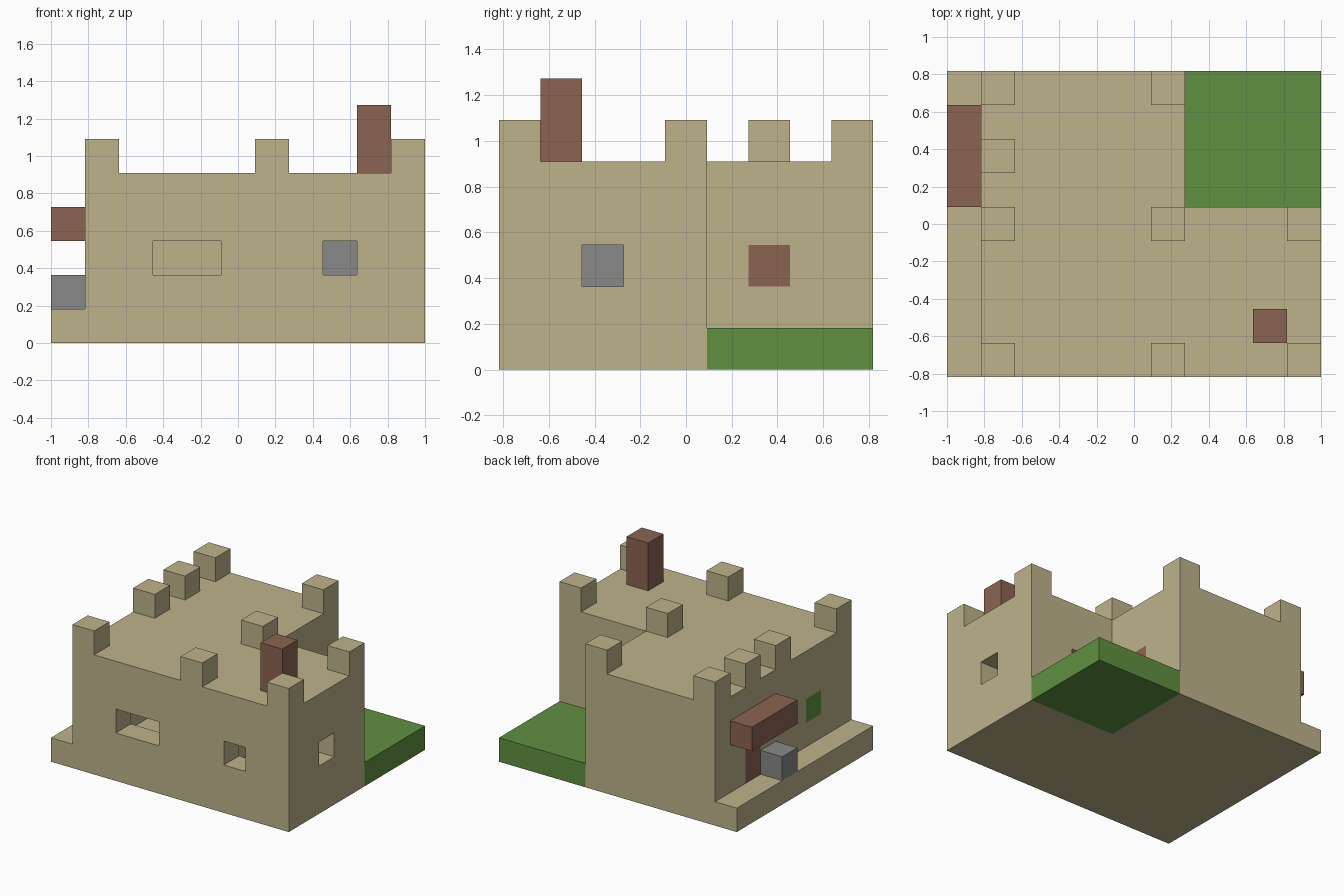
import bpy
import bmesh
from mathutils import Vector

if "Cube" in bpy.data.objects:
    bpy.data.objects.remove(bpy.data.objects["Cube"], do_unlink=True)

# Everything sits on a block grid of 11 x 9 x 7 cells
CELL = 2 / 11


def cell(x, y, z):
    return Vector((x - 5.5, y - 4.5, z)) * CELL


def material(name, colour):
    mat = bpy.data.materials.new(name)
    mat.use_nodes = True
    mat.diffuse_color = (*colour, 1)
    bsdf = mat.node_tree.nodes["Principled BSDF"]
    bsdf.inputs["Base Color"].default_value = (*colour, 1)
    bsdf.inputs["Roughness"].default_value = 0.9
    return mat


SAND = material("sand", (0.51, 0.45, 0.26))
GRASS = material("grass green", (0.12, 0.28, 0.053))
WOOD = material("wood brown", (0.26, 0.127, 0.084))
STONE = material("stone grey", (0.246, 0.246, 0.246))


def prism(name, outline, bottom, top, mat):
    """Extrude a flat outline, given in cells, between two heights."""
    bm = bmesh.new()
    face = bm.faces.new([bm.verts.new(cell(x, y, bottom)) for x, y in outline])
    extruded = bmesh.ops.extrude_face_region(bm, geom=[face])["geom"]
    verts = [v for v in extruded if isinstance(v, bmesh.types.BMVert)]
    bmesh.ops.translate(bm, verts=verts, vec=(0, 0, (top - bottom) * CELL))
    bmesh.ops.recalc_face_normals(bm, faces=bm.faces)
    mesh = bpy.data.meshes.new(name)
    bm.to_mesh(mesh)
    bm.free()
    mesh.materials.append(mat)
    obj = bpy.data.objects.new(name, mesh)
    bpy.context.collection.objects.link(obj)
    return obj


def block(name, x, y, z, mat):
    """Box from three (start, end) ranges in cells."""
    outline = [(x[0], y[0]), (x[1], y[0]), (x[1], y[1]), (x[0], y[1])]
    return prism(name, outline, z[0], z[1], mat)


def cut(target, x, y, z):
    """Carve a box out of the target and discard the cutter."""
    cutter = block("cutter", x, y, z, SAND)
    cutter.hide_render = True
    mod = target.modifiers.new("opening", "BOOLEAN")
    mod.operation = "DIFFERENCE"
    mod.solver = "EXACT"
    mod.object = cutter
    bpy.context.view_layer.objects.active = target
    bpy.ops.object.modifier_apply(modifier=mod.name)
    bpy.data.objects.remove(cutter, do_unlink=True)


# L-shaped building with two hollow rooms
house = prism("castle_walls",
              [(1, 0), (11, 0), (11, 5), (7, 5), (7, 9), (1, 9)], 0, 5, SAND)
cut(house, (2, 6), (1, 8), (1, 4))
cut(house, (7, 10), (1, 4), (1, 4))

# Window and door openings
cut(house, (3, 5), (-0.5, 1.5), (2, 3))
cut(house, (8, 9), (-0.5, 1.5), (2, 3))
cut(house, (8, 9), (3.5, 5.5), (2, 3))
cut(house, (9.5, 11.5), (2, 3), (2, 3))
cut(house, (0.5, 2.5), (2, 3), (2, 3))
cut(house, (5.5, 7.5), (6, 7), (2, 3))
cut(house, (0.5, 2.5), (6, 7), (1, 3))

# Infill set flush in the openings
block("door", (1, 2), (6, 7), (1, 3), WOOD)
block("garden_shutter", (6, 7), (6, 7), (2, 3), WOOD)
block("side_shutter", (1, 2), (2, 3), (2, 3), GRASS)

# Ground around the building
block("entrance_ledge", (0, 1), (0, 9), (0, 1), SAND)
block("garden", (7, 11), (5, 9), (0, 1), GRASS)

# Entrance awning and stone, and the pedestal in the small room
block("door_awning", (0, 1), (5, 8), (3, 4), WOOD)
block("entrance_stone", (0, 1), (5, 6), (1, 2), STONE)
block("room_pedestal", (8, 9), (2, 3), (1, 3), STONE)

# Battlements and chimney
rows = {1: (0, 4, 6, 8), 6: (0, 4, 8), 10: (0, 4)}
for x, row in rows.items():
    for y in row:
        block("battlement", (x, x + 1), (y, y + 1), (5, 6), SAND)
block("chimney", (9, 10), (1, 2), (5, 7), WOOD)
